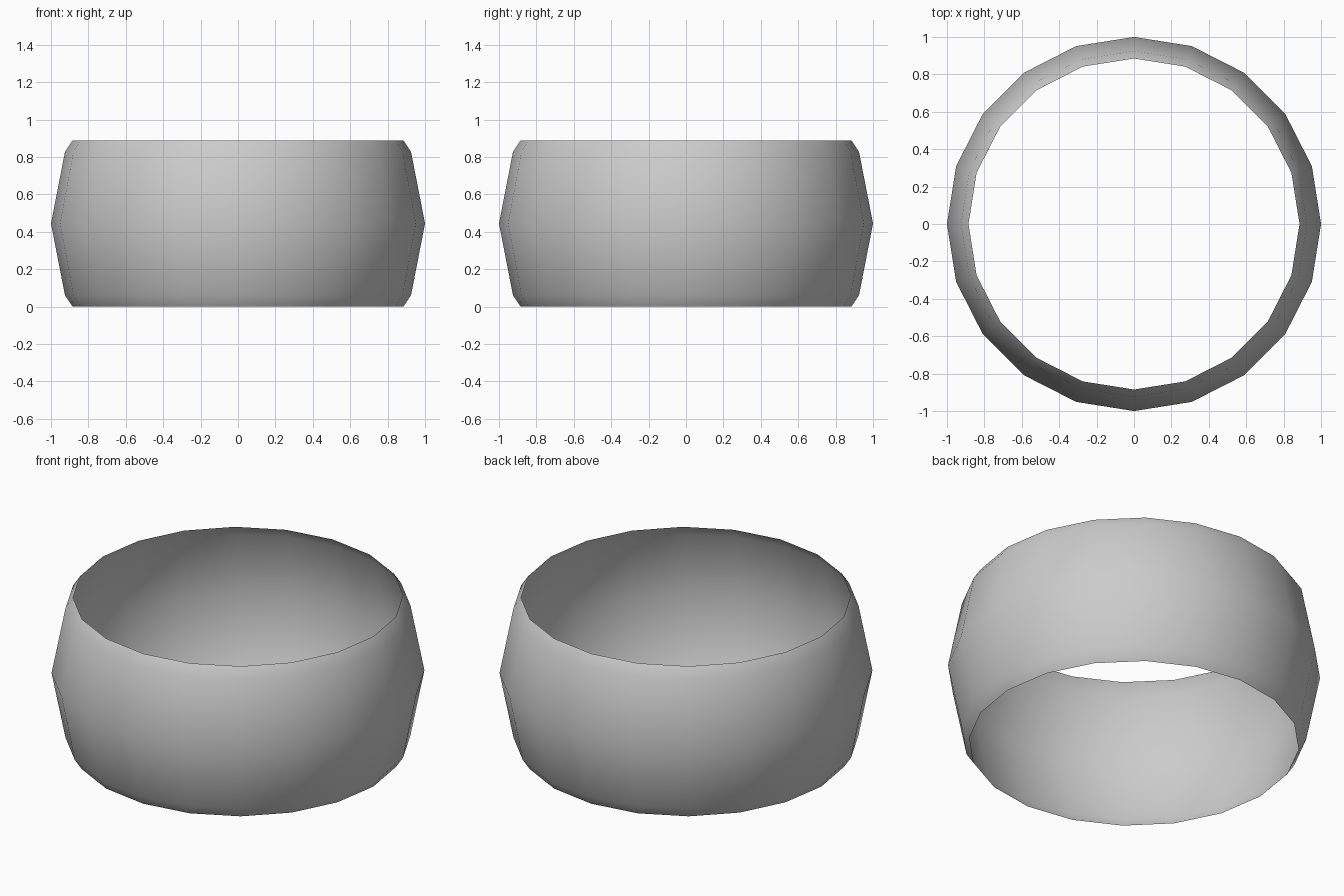
import bpy, bmesh
from math import cos, sin, tau

if "Cube" in bpy.data.objects:
    bpy.data.objects.remove(bpy.data.objects["Cube"])

SIDES = 20
# Band profile: (radius, height), bevelled at both rims and widest in the middle
PROFILE = [(0.885, 0.0), (0.925, 0.06), (1.0, 0.444), (0.925, 0.828), (0.885, 0.888)]

# Open, thin-walled band revolved around z
bm = bmesh.new()
rings = [[bm.verts.new((r * cos(tau * i / SIDES), r * sin(tau * i / SIDES), z))
          for i in range(SIDES)] for r, z in PROFILE]
for low, high in zip(rings, rings[1:]):
    for i in range(SIDES):
        j = (i + 1) % SIDES
        face = bm.faces.new((low[i], low[j], high[j], high[i]))
        face.smooth = True

mesh = bpy.data.meshes.new("ring_band")
bm.to_mesh(mesh)
bm.free()
band = bpy.data.objects.new("ring_band", mesh)
bpy.context.collection.objects.link(band)
